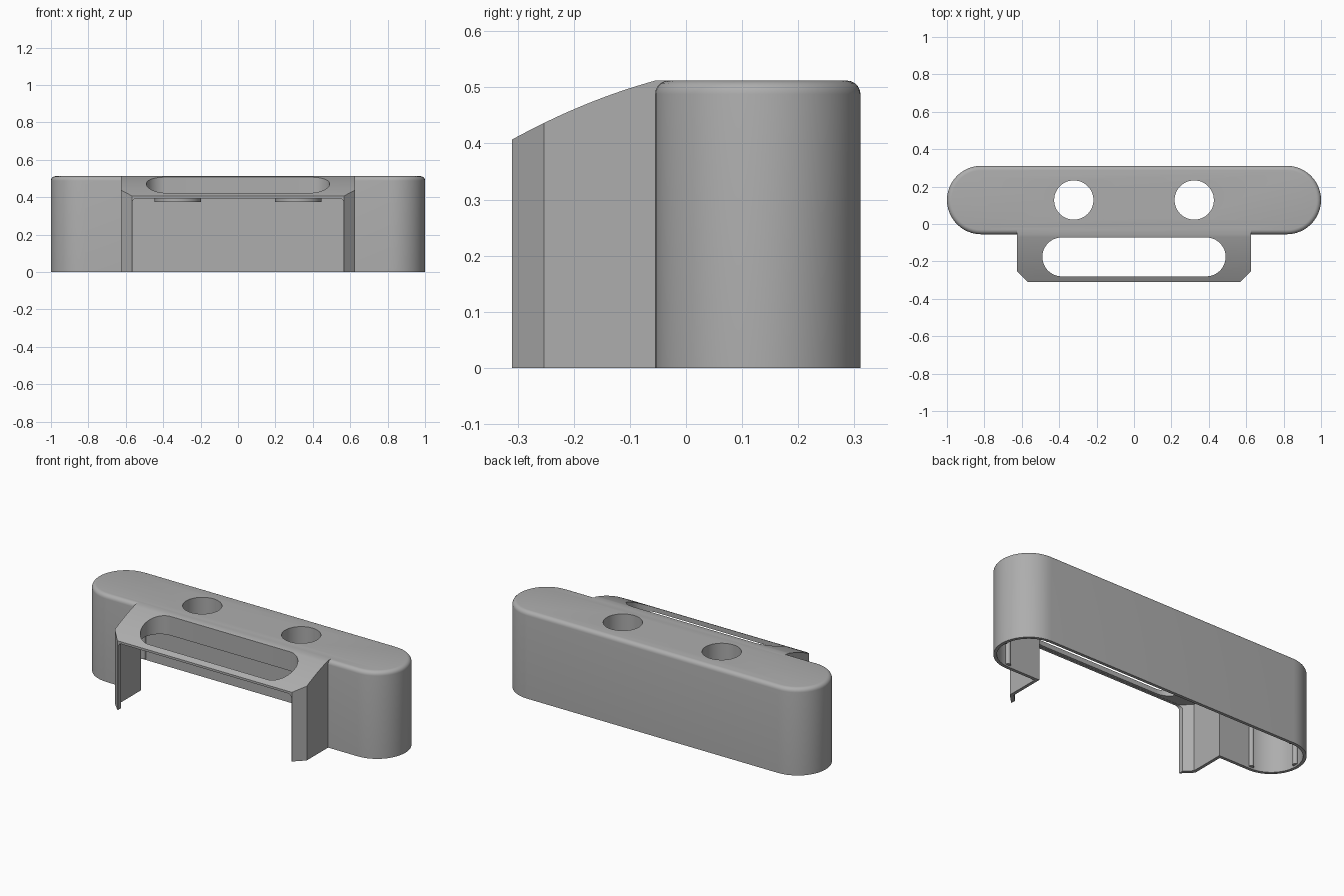
import bpy, bmesh, math
from mathutils import Vector

cube = bpy.data.objects.get("Cube")
if cube:
    bpy.data.objects.remove(cube, do_unlink=True)

MID_Y = 0.128      # centre line of the long body
CEILING = 0.395    # underside of the thick roof
TOP = 0.512

grey = bpy.data.materials.new("plain grey")
grey.use_nodes = True
grey.diffuse_color = (0.42, 0.42, 0.42, 1)
grey.node_tree.nodes["Principled BSDF"].inputs["Base Color"].default_value = grey.diffuse_color


def prism(name, outline, direction, bevel=0):
    """Extrude a closed 3D outline along a direction, optionally rounding the far rim."""
    bm = bmesh.new()
    face = bm.faces.new([bm.verts.new(p) for p in outline])
    d = Vector(direction)
    new = bmesh.ops.extrude_face_region(bm, geom=[face])["geom"]
    far = [v for v in new if isinstance(v, bmesh.types.BMVert)]
    bmesh.ops.translate(bm, verts=far, vec=d)
    if bevel:
        rim = [e for e in bm.edges if all(v in far for v in e.verts)]
        bmesh.ops.bevel(bm, geom=rim, offset=bevel, segments=5, profile=0.5, affect='EDGES')
    bmesh.ops.recalc_face_normals(bm, faces=bm.faces)
    mesh = bpy.data.meshes.new(name)
    bm.to_mesh(mesh)
    bm.free()
    mesh.materials.append(grey)
    obj = bpy.data.objects.new(name, mesh)
    bpy.context.collection.objects.link(obj)
    return obj


def stadium(half_length, radius, y, z, steps=24):
    """Outline with two round ends, lying flat at height z."""
    pts = []
    for side, start in ((1, -math.pi / 2), (-1, math.pi / 2)):
        for i in range(steps + 1):
            a = start + math.pi * i / steps
            pts.append((side * (half_length - radius) + radius * math.cos(a),
                        y + radius * math.sin(a), z))
    return pts


def circle(x, y, radius, z, steps=48):
    return [(x + radius * math.cos(i * math.tau / steps),
             y + radius * math.sin(i * math.tau / steps), z) for i in range(steps)]


def hood_plan(half_width, front, corner, back, z):
    """Plan of the front hood with chamfered front corners."""
    right = [(half_width, back), (half_width, front + corner), (half_width - corner, front)]
    return [(x, y, z) for x, y in right] + [(-x, y, z) for x, y in reversed(right)]


def combine(target, tool, operation):
    mod = target.modifiers.new(operation.lower(), 'BOOLEAN')
    mod.operation, mod.solver, mod.object = operation, 'EXACT', tool
    bpy.context.view_layer.objects.active = target
    bpy.ops.object.modifier_apply(modifier=mod.name)
    bpy.data.objects.remove(tool, do_unlink=True)


# Long round-ended body and chamfered front hood
housing = prism("housing", stadium(1, 0.183, MID_Y, 0), (0, 0, TOP), bevel=0.024)
hood = prism("hood", hood_plan(0.625, -0.31, 0.057, -0.02, 0), (0, 0, TOP))

# Curved slope over the hood
slope = []
for i in range(17):
    t = i / 16
    slope.append((-1, -0.31 + 0.255 * t, 0.407 + 0.140 * t - 0.035 * t * t))
slope += [(-1, -0.055, 0.8), (-1, -0.5, 0.8), (-1, -0.5, 0.407)]
combine(hood, prism("slope_cutter", slope, (2, 0, 0)), 'DIFFERENCE')
combine(housing, hood, 'UNION')

# Hollow underside of body and hood
combine(housing, prism("body_cavity", stadium(0.982, 0.165, MID_Y, -0.1),
                       (0, 0, CEILING + 0.1)), 'DIFFERENCE')
combine(housing, prism("hood_cavity", hood_plan(0.607, -0.294, 0.053, 0.1, -0.1),
                       (0, 0, CEILING + 0.1)), 'DIFFERENCE')

# Front opening with small rounded upper corners
gate = [(0.565, -0.1)]
for i in range(7):
    a = math.pi / 2 * i / 6
    gate.append((0.54 + 0.025 * math.cos(a), CEILING - 0.026 + 0.025 * math.sin(a)))
gate = [(x, -0.5, z) for x, z in gate] + [(-x, -0.5, z) for x, z in reversed(gate)]
combine(housing, prism("front_gate", gate, (0, 0.3, 0)), 'DIFFERENCE')

# Slot through the sloped hood
combine(housing, prism("hood_slot", stadium(0.49, 0.104, -0.176, 0.2), (0, 0, 0.6)), 'DIFFERENCE')

# Round holes with short collars under the roof
for x in (-0.322, 0.322):
    combine(housing, prism("collar", circle(x, MID_Y, 0.125, 0.375), (0, 0, 0.08)), 'UNION')
    combine(housing, prism("round_hole", circle(x, MID_Y, 0.105, 0.2), (0, 0, 0.6)), 'DIFFERENCE')

# Slim locating ribs inside both ends
for side in (-1, 1):
    for x, y in ((0.82, MID_Y - 0.163), (0.82, MID_Y + 0.163), (0.98, MID_Y)):
        combine(housing, prism("rib", circle(side * x, y, 0.015, 0.01, 16),
                               (0, 0, CEILING)), 'UNION')

bpy.ops.object.select_all(action='DESELECT')
housing.select_set(True)
bpy.context.view_layer.objects.active = housing
bpy.ops.object.shade_smooth_by_angle(angle=math.radians(30))
